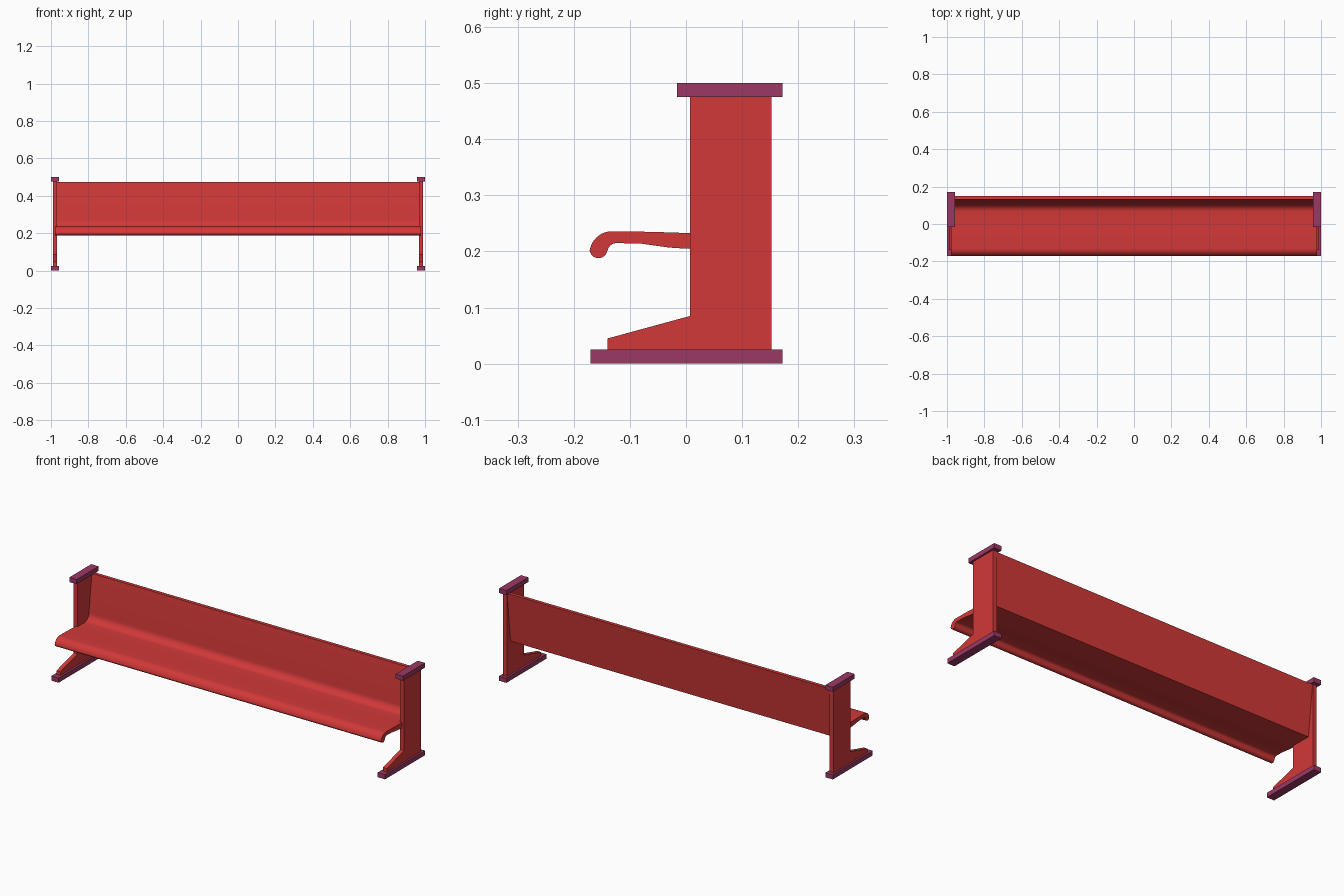
import bpy
import bmesh
import math
from mathutils import Vector

cube = bpy.data.objects.get("Cube")
if cube:
    bpy.data.objects.remove(cube, do_unlink=True)


def make_material(name, color):
    mat = bpy.data.materials.new(name)
    mat.use_nodes = True
    mat.diffuse_color = color
    mat.node_tree.nodes["Principled BSDF"].inputs["Base Color"].default_value = color
    return mat


red = make_material("red paint", (0.64, 0.04, 0.04, 1))
plum = make_material("plum trim", (0.33, 0.04, 0.125, 1))


def extrude_profile(name, profile, x0, x1, mat, smooth=False):
    """Sweep a closed (y, z) outline from x0 to x1."""
    bm = bmesh.new()
    face = bm.faces.new([bm.verts.new((x0, y, z)) for y, z in profile])
    result = bmesh.ops.extrude_face_region(bm, geom=[face])
    moved = [g for g in result["geom"] if isinstance(g, bmesh.types.BMVert)]
    bmesh.ops.translate(bm, verts=moved, vec=Vector((x1 - x0, 0, 0)))
    bmesh.ops.recalc_face_normals(bm, faces=bm.faces)
    mesh = bpy.data.meshes.new(name)
    bm.to_mesh(mesh)
    bm.free()
    mesh.materials.append(mat)
    obj = bpy.data.objects.new(name, mesh)
    bpy.context.collection.objects.link(obj)
    if smooth:
        bpy.ops.object.select_all(action="DESELECT")
        obj.select_set(True)
        bpy.context.view_layer.objects.active = obj
        bpy.ops.object.shade_smooth_by_angle(angle=math.radians(35))
    return obj


def arc(cy, cz, radius, start, end, steps):
    angles = [math.radians(start + (end - start) * i / steps) for i in range(steps + 1)]
    return [(cy + radius * math.cos(a), cz + radius * math.sin(a)) for a in angles]


def rect(y0, y1, z0, z1):
    return [(y0, z0), (y1, z0), (y1, z1), (y0, z1)]


# Seat and backrest: one continuous bent sheet with a rolled front lip
sheet = [(0.15, 0.474), (0.131, 0.474), (0.106, 0.275)]
sheet += arc(0.066, 0.272, 0.04, -10, -88, 8)
sheet += [(0.0, 0.233), (-0.06, 0.235)]
sheet += arc(-0.132, 0.196, 0.04, 90, 170, 9)
sheet += arc(-0.156, 0.204, 0.016, 190, 350, 9)
sheet += arc(-0.124, 0.199, 0.016, 170, 90, 5)
sheet += [(-0.08, 0.214), (-0.03, 0.207), (0.0, 0.205), (0.12, 0.203)]
extrude_profile("seat_and_backrest", sheet, -0.978, 0.978, red, smooth=True)

# End frames: slab with sloping foot, plus base and top trim
slab = [(0.152, 0.025), (0.152, 0.475), (0.007, 0.475),
        (0.007, 0.085), (-0.14, 0.045), (-0.14, 0.025)]
for side, sign in (("left", 1), ("right", -1)):
    extrude_profile(side + "_end_panel", slab, sign * 0.967, sign * 0.99, red)
    extrude_profile(side + "_base_runner", rect(-0.17, 0.172, 0, 0.025),
                    sign * 0.956, sign, plum)
    extrude_profile(side + "_top_cap", rect(-0.016, 0.172, 0.475, 0.5),
                    sign * 0.956, sign, plum)
